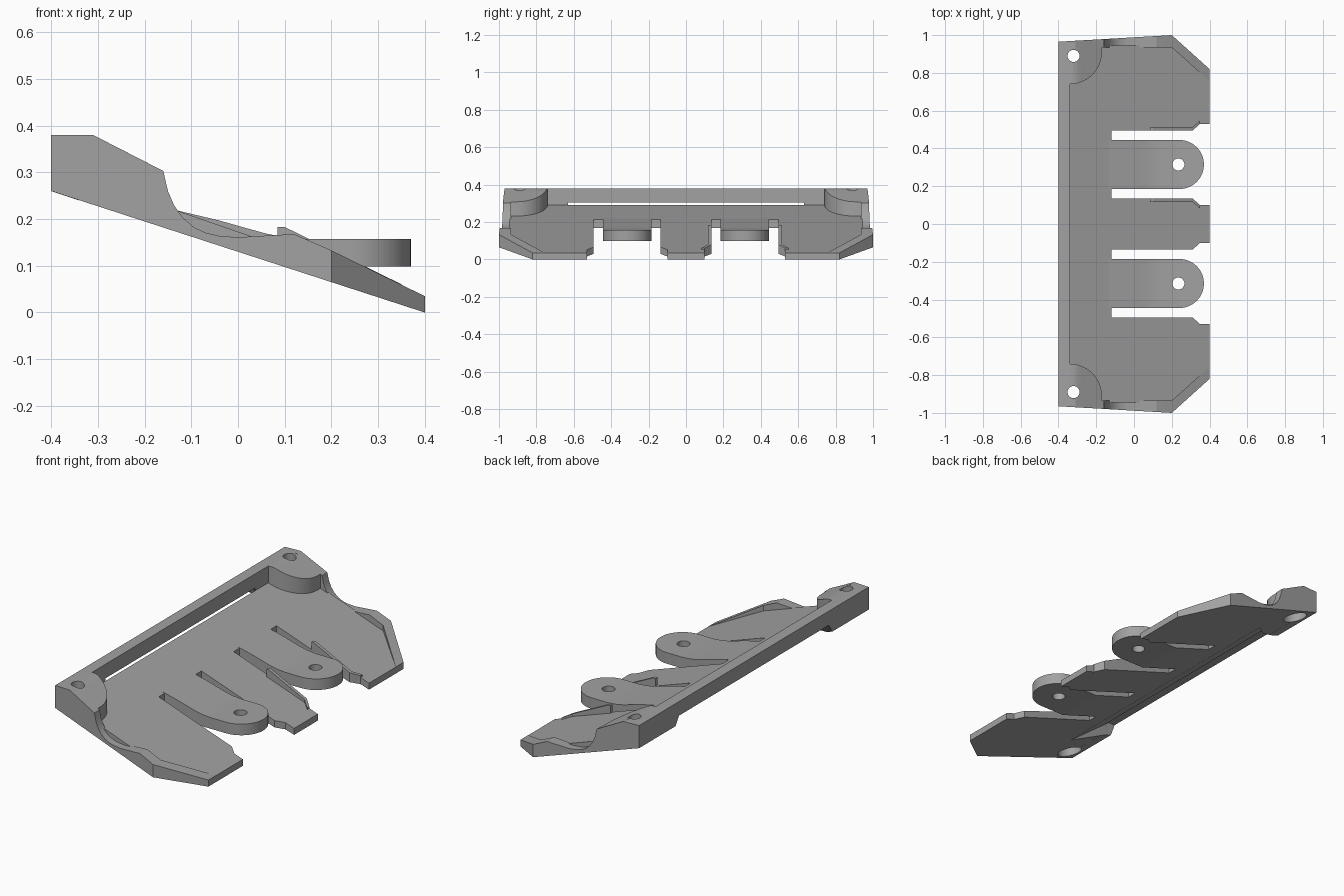
import bpy, bmesh, math

if "Cube" in bpy.data.objects:
    bpy.data.objects.remove(bpy.data.objects["Cube"], do_unlink=True)

grey = bpy.data.materials.new("plain grey")
grey.use_nodes = True
colour = (0.36, 0.36, 0.36, 1)
grey.diffuse_color = colour
grey.node_tree.nodes["Principled BSDF"].inputs["Base Color"].default_value = colour


def under(x):
    return 0.13 - 0.325 * x


def deck(x):
    return 0.173 - 0.346 * x


def finish(name, bm):
    bmesh.ops.recalc_face_normals(bm, faces=bm.faces)
    mesh = bpy.data.meshes.new(name)
    bm.to_mesh(mesh)
    bm.free()
    mesh.materials.append(grey)
    obj = bpy.data.objects.new(name, mesh)
    bpy.context.scene.collection.objects.link(obj)
    return obj


def loft(name, stations):
    """Solid through rectangles (x, y0, y1, z0, z1) spaced along x."""
    bm = bmesh.new()
    rings = [[bm.verts.new((x, y, z)) for y, z in ((a, c), (b, c), (b, d), (a, d))]
             for x, a, b, c, d in stations]
    for r, s in zip(rings, rings[1:]):
        for i in range(4):
            j = (i + 1) % 4
            bm.faces.new((r[i], r[j], s[j], s[i]))
    bm.faces.new(rings[0])
    bm.faces.new(rings[-1])
    return finish(name, bm)


def prism(name, low, high):
    bm = bmesh.new()
    a = [bm.verts.new(p) for p in low]
    b = [bm.verts.new(p) for p in high]
    bm.faces.new(a)
    bm.faces.new(b)
    for i in range(len(a)):
        j = (i + 1) % len(a)
        bm.faces.new((a[i], a[j], b[j], b[i]))
    return finish(name, bm)


def cylinder(name, x, y, r, z0, z1):
    ring = [(x + r * math.cos(k * math.tau / 32), y + r * math.sin(k * math.tau / 32))
            for k in range(32)]
    return prism(name, [(*p, z0) for p in ring], [(*p, z1) for p in ring])


def cut(obj, cutters):
    for c in cutters:
        mod = obj.modifiers.new("cut", "BOOLEAN")
        mod.operation = "DIFFERENCE"
        mod.solver = "EXACT"
        mod.object = c
    graph = bpy.context.evaluated_depsgraph_get()
    mesh = bpy.data.meshes.new_from_object(obj.evaluated_get(graph))
    obj.modifiers.clear()
    obj.data = mesh


# Sloping deck with three front tabs and two deep bays for the arms
half = [(-0.4, 0.94), (0.2, 0.95), (0.4, 0.77), (0.4, 0.53), (0.35, 0.53),
        (0.31, 0.495), (-0.12, 0.495), (-0.12, 0.135), (0.31, 0.135),
        (0.35, 0.1), (0.4, 0.1)]
outline = half + [(x, -y) for x, y in reversed(half)]
plate = prism("sloping_plate", [(x, y, under(x)) for x, y in outline],
              [(x, y, deck(x)) for x, y in outline])

# Rear bar
bar = loft("rear_bar", [(-0.4, -0.96, 0.96, 0.26, 0.38), (-0.34, -0.96, 0.96, 0.24, 0.38)])
bodies = [plate, bar]
holes = []

# Raised outer rims with a scooped dip, and rounded corner bosses
rim_top = [(-0.4, 0.38), (-0.31, 0.38), (-0.16, 0.303), (-0.15, 0.26), (-0.137, 0.23),
           (-0.12, 0.205), (-0.095, 0.183), (-0.07, 0.171), (-0.04, 0.164), (0, 0.161),
           (0.12, 0.168), (0.2, 0.133), (0.4, 0.035)]
for side, word in ((1, "left"), (-1, "right")):
    rows = []
    for x, z in rim_top:
        outer = 0.965 + 0.035 * (x + 0.4) / 0.6 if x <= 0.2 else 1 - 0.9 * (x - 0.2)
        inner = 0.935 if x <= 0.2 else 0.935 - 0.9 * (x - 0.2)
        rows.append((x, side * inner, side * outer, under(x), z))
    bodies.append(loft(word + "_rim", rows))

    rows = [(-0.4, side * 0.74, side * 0.965, under(-0.4), 0.38)]
    for k in range(13):
        a = k * math.pi / 24
        x = -0.34 + 0.17 * math.sin(a)
        top = min(0.38, 0.38 - 0.513 * (x + 0.31))
        rows.append((x, side * (0.91 - 0.17 * math.cos(a)), side * 0.968, under(x), top))
    bodies.append(loft(word + "_corner_boss", rows))

    holes.append(cylinder(word + "_bolt_cutter", -0.32, side * 0.89, 0.032, 0, 0.5))
    holes.append(cylinder(word + "_recess_cutter", -0.32, side * 0.89, 0.06, 0, 0.3))

# Undercut below the bar, leaving a thin slot above the deck
section = [(-0.5, 0.305, 0.63), (-0.34, 0.305, 0.63), (-0.34, 0.289, 0.63),
           (-0.19, 0.185, 0.76), (-0.19, 0.1, 0.76), (-0.5, 0.1, 0.76)]
undercut = prism("undercut_cutter", [(x, -y, z) for x, z, y in section],
                 [(x, y, z) for x, z, y in section])
for body in bodies:
    cut(body, holes + ([undercut] if body in (plate, bar) else []))

# Two flat-ended arms with rounded tips and a pin hole
arm_top = [(-0.14, 0.221), (-0.12, 0.216), (-0.04, 0.197), (0.02, 0.18), (0.06, 0.169),
           (0.1, 0.161), (0.15, 0.157)]
for side, word in ((1, "left"), (-1, "right")):
    mid = side * 0.315
    rows = [(x, mid - 0.13, mid + 0.13, max(0.098, under(x)), z) for x, z in arm_top]
    for k in range(17):
        a = k * math.pi / 32
        w = max(0.002, 0.13 * math.cos(a))
        rows.append((0.24 + 0.13 * math.sin(a), mid - w, mid + w, 0.098, 0.157))
    arm = loft(word + "_arm", rows)
    pin = cylinder("pin_cutter", 0.235, mid, 0.032, 0, 0.4)
    cut(arm, [pin])
    bodies.append(arm)
    holes.append(pin)

# Thin fins beside the left bay
for name, edge, way in (("outer_fin", 0.495, 1), ("inner_fin", 0.135, -1)):
    rows = []
    for x, shift in ((0.085, 0), (0.1, 0), (0.27, 0), (0.31, 0.0), (0.35, 0.035)):
        top = min(0.183, 0.183 - 0.49 * (x - 0.1))
        a, b = edge + way * shift, edge + way * (0.018 + shift)
        rows.append((x, a, b, under(x), top))
    bodies.append(loft(name, rows))

for helper in holes + [undercut]:
    bpy.data.objects.remove(helper, do_unlink=True)

# Smooth the curved walls, keep the corners sharp
bpy.ops.object.select_all(action="DESELECT")
for body in bodies:
    body.select_set(True)
bpy.context.view_layer.objects.active = bodies[0]
bpy.ops.object.shade_smooth_by_angle(angle=math.radians(25))
